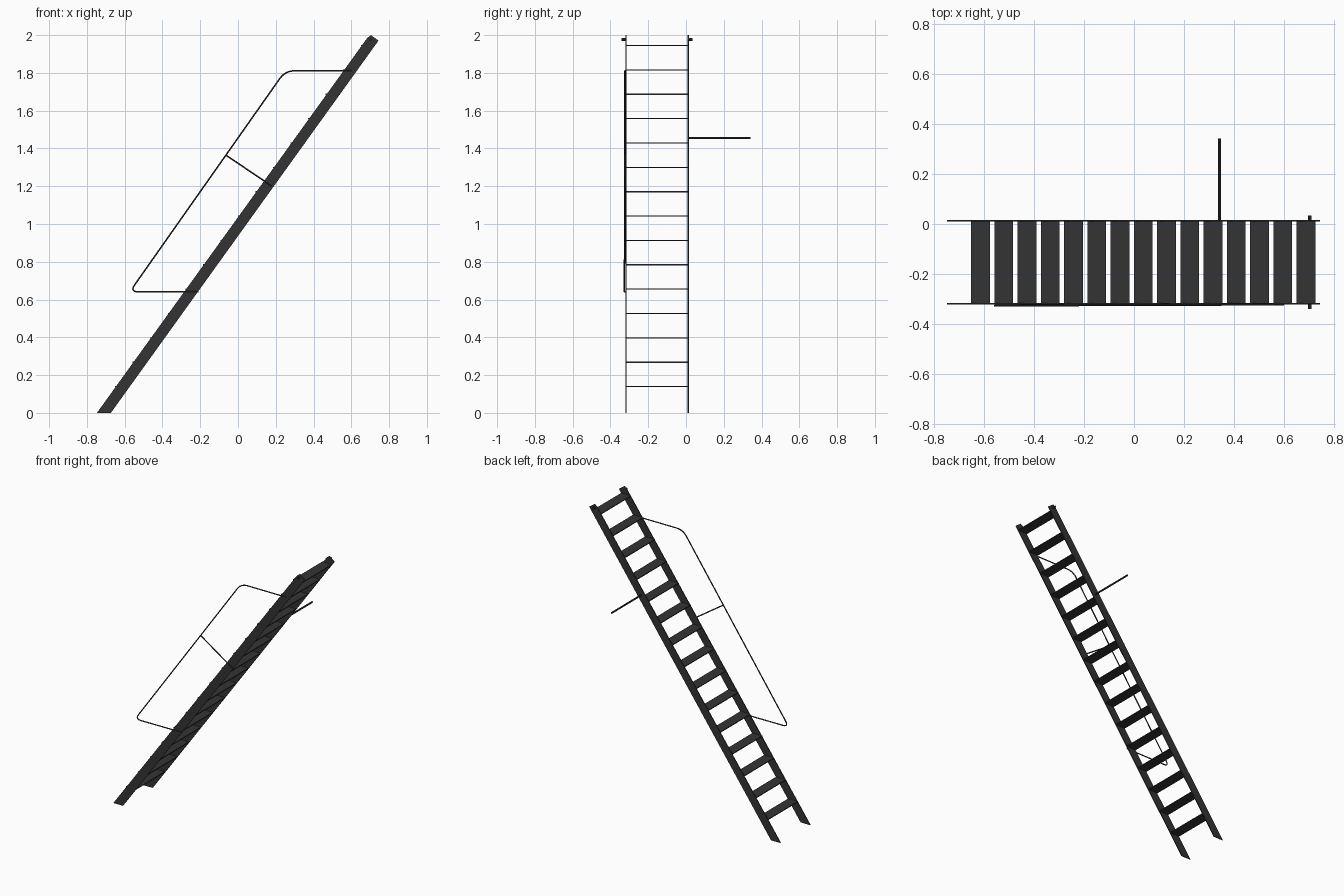
import bpy
import bmesh
from mathutils import Vector

cube = bpy.data.objects.get("Cube")
if cube:
    bpy.data.objects.remove(cube)

# One dark steel colour for everything
steel = bpy.data.materials.new("dark steel")
steel.use_nodes = True
colour = (0.034, 0.034, 0.034, 1)
steel.diffuse_color = colour
steel.node_tree.nodes["Principled BSDF"].inputs["Base Color"].default_value = colour

FRONT, BACK = -0.318, 0.012      # stringer centre lines in y
PLATE = 0.006                    # plate thickness


def add_mesh(name, bm):
    bmesh.ops.recalc_face_normals(bm, faces=bm.faces)
    mesh = bpy.data.meshes.new(name)
    bm.to_mesh(mesh)
    bm.free()
    obj = bpy.data.objects.new(name, mesh)
    mesh.materials.append(steel)
    bpy.context.collection.objects.link(obj)
    return obj


def plate(name, profile, y0, y1):
    """Extrude an x-z outline from y0 to y1."""
    bm = bmesh.new()
    face = bm.faces.new([bm.verts.new((x, y0, z)) for x, z in profile])
    ext = bmesh.ops.extrude_face_region(bm, geom=[face])
    verts = [g for g in ext["geom"] if isinstance(g, bmesh.types.BMVert)]
    bmesh.ops.translate(bm, verts=verts, vec=(0, y1 - y0, 0))
    return add_mesh(name, bm)


def tube(name, points, radius):
    """Round bar along a path."""
    curve = bpy.data.curves.new(name, "CURVE")
    curve.dimensions = "3D"
    curve.bevel_depth = radius
    curve.bevel_resolution = 2
    curve.use_fill_caps = True
    spline = curve.splines.new("POLY")
    spline.points.add(len(points) - 1)
    for p, co in zip(spline.points, points):
        p.co = (*co, 1)
    obj = bpy.data.objects.new(name, curve)
    bpy.context.collection.objects.link(obj)
    curve.materials.append(steel)
    bpy.ops.object.select_all(action="DESELECT")
    obj.select_set(True)
    bpy.context.view_layer.objects.active = obj
    bpy.ops.object.convert(target="MESH")
    bpy.ops.object.shade_smooth_by_angle()
    return obj


def fillet(a, corner, b, size, steps=6):
    """Rounded corner between two straight runs."""
    p = corner + (a - corner).normalized() * size
    q = corner + (b - corner).normalized() * size
    ts = [i / steps for i in range(steps + 1)]
    return [p * (1 - t) ** 2 + corner * 2 * t * (1 - t) + q * t * t for t in ts]


# Sloping side stringers, cut flat at the floor and square at the top
outline = [(-0.747, 0), (-0.673, 0), (0.744, 1.971), (0.704, 2.0), (0.685, 1.986)]
for side, y in (("front", FRONT), ("back", BACK)):
    plate(side + "_stringer", outline, y - PLATE / 2, y + PLATE / 2)

# Fifteen flat treads
for i in range(15):
    x, z = -0.613 + i * 0.0929, 0.139 + i * 0.129
    w, h = 0.0375, 0.003
    plate(f"tread_{i + 1}", [(x - w, z - h), (x + w, z - h), (x + w, z + h), (x - w, z + h)],
          FRONT, BACK)

# Short pegs at the top of each stringer
for side, y, out in (("front", FRONT, -1), ("back", BACK, 1)):
    tube(side + "_top_peg", [(0.702, y, 1.976), (0.702, y + out * 0.0225, 1.976)], 0.0075)

# Bar reaching out from the back stringer
tube("side_bar", [(0.341, BACK, 1.455), (0.341, 0.341, 1.455)], 0.006)

# Handrail loop with rounded corners
top_end = Vector((0.60, -0.322, 1.811))
top_corner = Vector((0.25, -0.323, 1.811))
low_corner = Vector((-0.573, -0.326, 0.641))
low_end = Vector((-0.21, -0.322, 0.641))
rail = ([top_end] + fillet(top_end, top_corner, low_corner, 0.05)
        + fillet(top_corner, low_corner, low_end, 0.045) + [low_end])
tube("handrail", rail, 0.004)

# Brace from the handrail to the stringer
tube("handrail_brace", [(-0.066, -0.3245, 1.366), (0.18, -0.322, 1.2)], 0.004)
